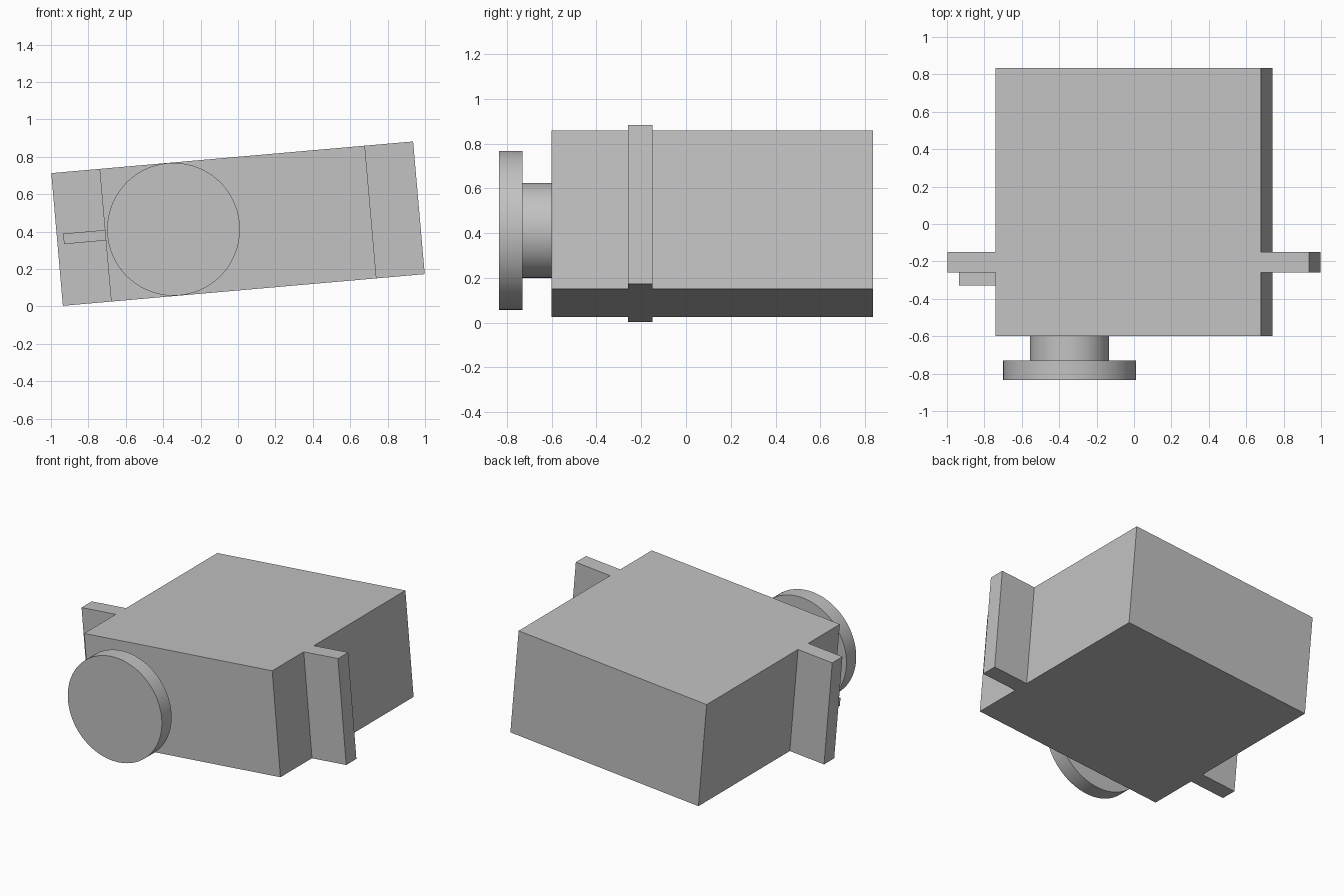
import bpy, bmesh
from math import radians
from mathutils import Matrix

cube = bpy.data.objects.get("Cube")
if cube:
    bpy.data.objects.remove(cube, do_unlink=True)

grey = bpy.data.materials.new("plain_grey")
grey.use_nodes = True
colour = (0.54, 0.54, 0.54, 1)
grey.diffuse_color = colour
grey.node_tree.nodes["Principled BSDF"].inputs["Base Color"].default_value = colour

# The whole assembly leans sideways about its centre
TILT = Matrix.Translation((0, 0, 0.443)) @ Matrix.Rotation(radians(-5), 4, "Y")
HALF_HEIGHT = 0.356
BODY_HALF = 0.712
EAR_HALF = 0.971
FRONT, BACK = -0.6, 0.835
EAR_FRONT, EAR_BACK = -0.26, -0.15


def finish(name, bm, smooth=False):
    bmesh.ops.recalc_face_normals(bm, faces=bm.faces)
    mesh = bpy.data.meshes.new(name)
    bm.to_mesh(mesh)
    bm.free()
    mesh.materials.append(grey)
    obj = bpy.data.objects.new(name, mesh)
    bpy.context.collection.objects.link(obj)
    obj.matrix_world = TILT
    if smooth:
        bpy.ops.object.select_all(action="DESELECT")
        obj.select_set(True)
        bpy.context.view_layer.objects.active = obj
        bpy.ops.object.shade_smooth_by_angle(angle=radians(30))
    return obj


def prism(name, outline, half_height):
    """Extrude a plan outline evenly about the middle plane."""
    bm = bmesh.new()
    face = bm.faces.new([bm.verts.new((x, y, -half_height)) for x, y in outline])
    grown = bmesh.ops.extrude_face_region(bm, geom=[face])["geom"]
    top = [v for v in grown if isinstance(v, bmesh.types.BMVert)]
    bmesh.ops.translate(bm, verts=top, vec=(0, 0, 2 * half_height))
    return finish(name, bm)


def disc(name, x, radius, y0, y1):
    """Cylinder lying along y."""
    bm = bmesh.new()
    place = Matrix.Translation((x, (y0 + y1) / 2, 0)) @ Matrix.Rotation(radians(90), 4, "X")
    bmesh.ops.create_cone(bm, cap_ends=True, segments=96, radius1=radius,
                          radius2=radius, depth=y1 - y0, matrix=place)
    return finish(name, bm, smooth=True)


# Motor housing with a mounting ear on each side, in one outline
right_side = [(BODY_HALF, FRONT), (BODY_HALF, EAR_FRONT), (EAR_HALF, EAR_FRONT),
              (EAR_HALF, EAR_BACK), (BODY_HALF, EAR_BACK), (BODY_HALF, BACK)]
left_side = [(-x, y) for x, y in reversed(right_side)]
prism("housing_with_ears", right_side + left_side, HALF_HEIGHT)

# Thin stiffening rib in front of one ear
prism("ear_rib", [(-0.936, -0.33), (-BODY_HALF, -0.33),
                  (-BODY_HALF, EAR_FRONT), (-0.936, EAR_FRONT)], 0.028)

# Output shaft and horn
disc("output_shaft", -0.346, 0.212, -0.73, FRONT)
disc("output_horn", -0.346, 0.355, -0.835, -0.73)
